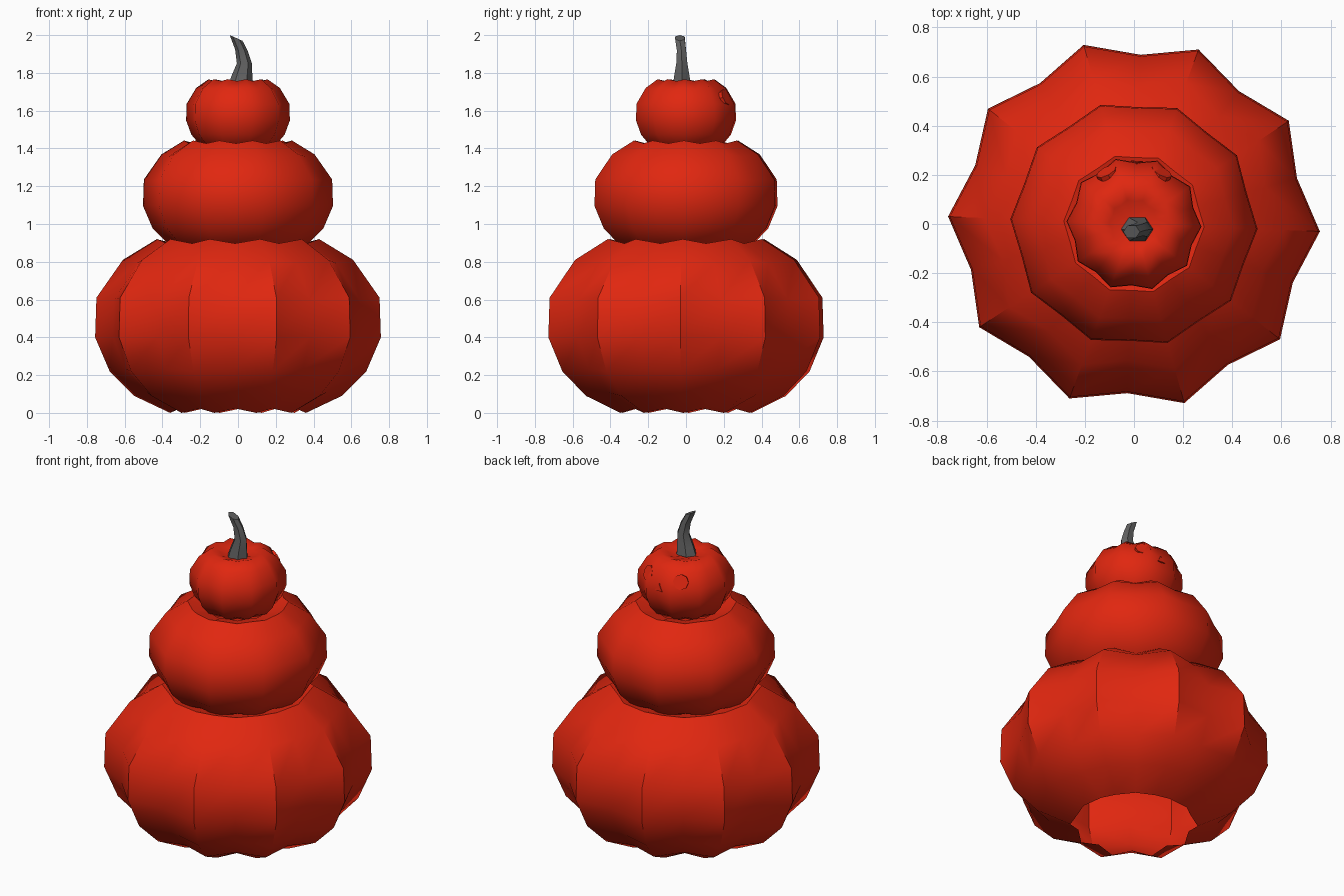
import bpy, bmesh
from math import cos, sin, pi, radians
from mathutils import Vector

cube = bpy.data.objects.get("Cube")
if cube:
    bpy.data.objects.remove(cube)


def material(name, color):
    m = bpy.data.materials.new(name)
    m.use_nodes = True
    m.diffuse_color = color
    bsdf = next(n for n in m.node_tree.nodes if n.type == 'BSDF_PRINCIPLED')
    bsdf.inputs["Base Color"].default_value = color
    return m


red = material("pumpkin_red", (0.75, 0.02, 0.005, 1))
grey = material("stem_grey", (0.12, 0.12, 0.12, 1))


def finish(name, bm, mat, sharp):
    mesh = bpy.data.meshes.new(name)
    bm.to_mesh(mesh)
    bm.free()
    mesh.materials.append(mat)
    ob = bpy.data.objects.new(name, mesh)
    bpy.context.collection.objects.link(ob)
    bpy.ops.object.select_all(action='DESELECT')
    ob.select_set(True)
    bpy.context.view_layer.objects.active = ob
    bpy.ops.object.shade_smooth_by_angle(angle=radians(sharp))
    return ob


def skin(bm, rings):
    # Bridge consecutive rings of vertices with quads
    for low, high in zip(rings, rings[1:]):
        n = len(low)
        for i in range(n):
            j = (i + 1) % n
            bm.faces.new((low[i], low[j], high[j], high[i]))


# Ridge profile shared by all three pumpkins: radius, height
PROFILE = [(0.36, 0), (0.55, 0.09), (0.68, 0.22), (0.757, 0.4),
           (0.75, 0.61), (0.61, 0.81), (0.43, 0.92), (0.28, 0.88)]
LOBES = 10
MIDDLE = 0.46


def pumpkin(name, base, width, height, valley, sharp, closed=False):
    bm = bmesh.new()
    rings = []
    for r, z in PROFILE:
        ring = []
        for i in range(LOBES * 2):
            a = radians(-2.3) + i * pi / LOBES
            k = valley if i % 2 else 1
            kz = 0.95 if i % 2 else 1
            h = MIDDLE + (z - MIDDLE) * kz
            ring.append(bm.verts.new((r * k * width * cos(a), r * k * width * sin(a),
                                      base + h * height)))
        rings.append(ring)
    skin(bm, rings)
    if closed:
        tip = bm.verts.new((0, 0, base + 0.8 * height))
        top = rings[-1]
        for i, v in enumerate(top):
            bm.faces.new((v, top[(i + 1) % len(top)], tip))
    return finish(name, bm, red, sharp)


# Stacked hollow pumpkins
pumpkin("bottom_pumpkin", 0, 1, 1, 0.91, 45)
pumpkin("middle_pumpkin", 0.83, 0.665, 0.665, 0.945, 46)
pumpkin("top_pumpkin", 1.38, 0.363, 0.42, 0.91, 65, closed=True)


# Small face plugs on the back of the top pumpkin
def plug(name, position, radius, sides):
    bm = bmesh.new()
    bmesh.ops.create_cone(bm, cap_ends=True, segments=sides, radius1=radius,
                          radius2=radius, depth=0.06)
    p = Vector(position)
    out = p - Vector((0, 0, 1.57))
    turn = out.to_track_quat('Z', 'Y').to_matrix().to_4x4()
    bmesh.ops.transform(bm, matrix=turn, verts=bm.verts)
    bmesh.ops.translate(bm, vec=p, verts=bm.verts)
    finish(name, bm, red, 30)


for side, x in (("left", 1), ("right", -1)):
    plug(side + "_eye", (x * 0.1, 0.19, 1.66), 0.045, 8)
plug("nose", (0.01, 0.225, 1.61), 0.028, 3)

# Bent six-sided stem: x, y, z, half width, tilt of the cut
STEM = [(0.013, -0.022, 1.73, 0.066, 0), (0.02, -0.022, 1.78, 0.056, 0),
        (0.034, -0.022, 1.85, 0.04, 0), (0.018, -0.024, 1.92, 0.033, -0.1),
        (-0.01, -0.032, 1.985, 0.034, -0.45)]
bm = bmesh.new()
rings = []
for x, y, z, r, tilt in STEM:
    ring = []
    for i in range(6):
        a = i * pi / 3
        dx = r * cos(a)
        ring.append(bm.verts.new((x + dx, y + r * sin(a) * 0.85, z + dx * tilt)))
    rings.append(ring)
skin(bm, rings)
bm.faces.new(rings[-1])
finish("stem", bm, grey, 40)
